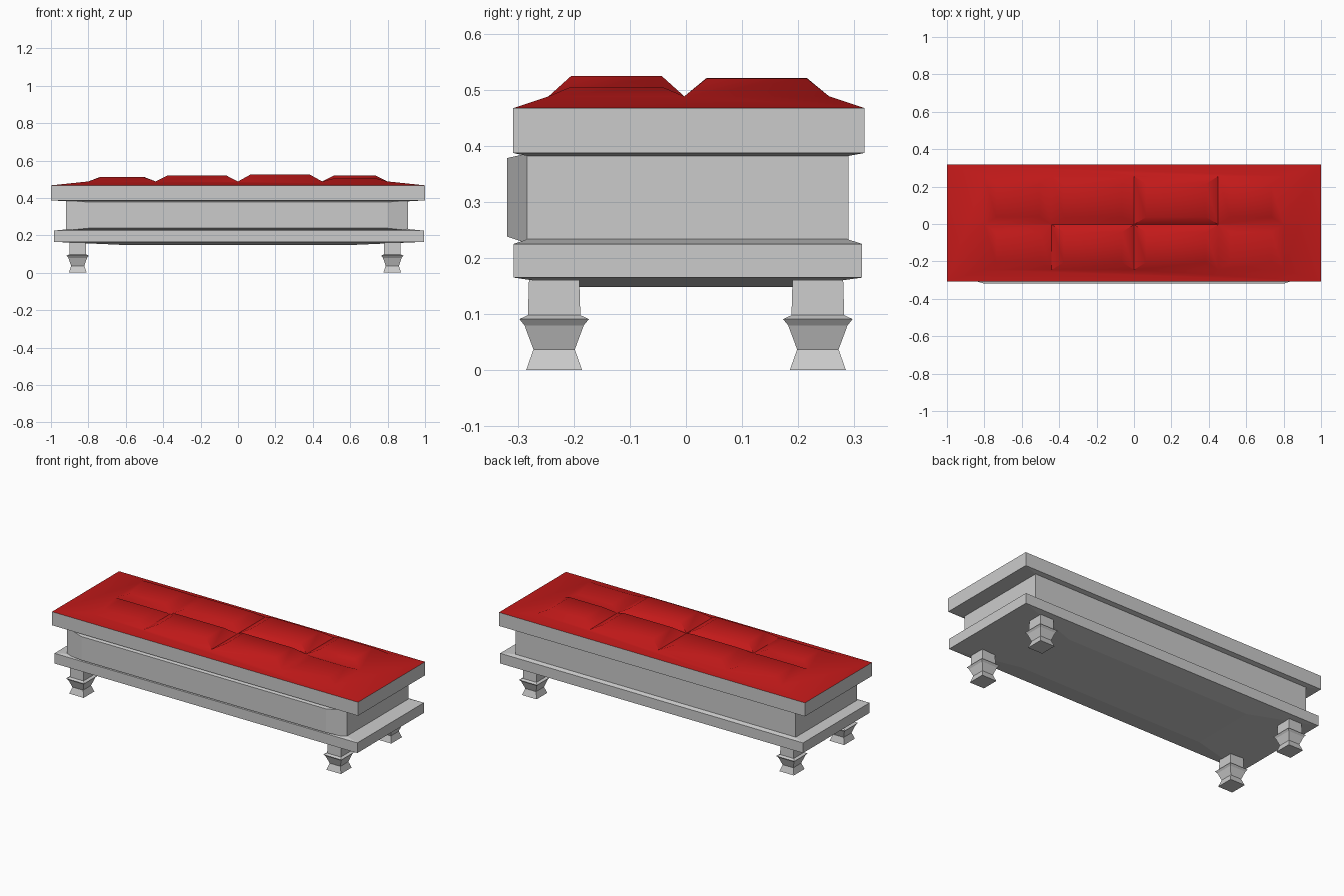
import bpy

if "Cube" in bpy.data.objects:
    bpy.data.objects.remove(bpy.data.objects["Cube"])

red = bpy.data.materials.new("red_upholstery")
red.diffuse_color = (0.55, 0.01, 0.01, 1)
red.use_nodes = True
red.node_tree.nodes["Principled BSDF"].inputs["Base Color"].default_value = red.diffuse_color


def rect(x0, x1, y0, y1, z):
    return [(x0, y0, z), (x1, y0, z), (x1, y1, z), (x0, y1, z)]


def make(name, verts, faces, mat=None):
    me = bpy.data.meshes.new(name)
    me.from_pydata(verts, [], faces)
    me.update()
    ob = bpy.data.objects.new(name, me)
    bpy.context.collection.objects.link(ob)
    if mat:
        me.materials.append(mat)
    return ob


def loft(name, rings, mat=None):
    """Closed solid through a stack of four-point rings, bottom to top."""
    n = len(rings)
    verts = [v for r in rings for v in r]
    faces = [(3, 2, 1, 0), tuple(range(4 * n - 4, 4 * n))]
    for k in range(n - 1):
        for i in range(4):
            j = (i + 1) % 4
            faces.append((4 * k + i, 4 * k + j, 4 * k + 4 + j, 4 * k + 4 + i))
    return make(name, verts, faces, mat)


# Seat frame and base plinth, with shallow sloped faces toward the body
loft("seat_frame", [rect(-.74, .74, -.235, .235, .372),
                    rect(-1, 1, -.308, .318, .387),
                    rect(-1, 1, -.308, .318, .467)])
loft("base_plinth", [rect(-.6, .6, -.19, .19, .148),
                     rect(-.985, .995, -.307, .314, .165),
                     rect(-.985, .995, -.307, .314, .225),
                     rect(-.74, .74, -.235, .235, .25)])

# Body box with a raised, bevelled front panel
def upright(x0, x1, y, z0, z1):
    return [(x0, y, z0), (x0, y, z1), (x1, y, z1), (x1, y, z0)]


loft("body", [upright(-.92, .91, .29, .226, .386),
              upright(-.92, .91, -.283, .226, .386),
              upright(-.8, .8, -.319, .238, .378)][::-1])

# Turned-style square legs
profile = [(0, .05), (.037, .037), (.08, .053), (.091, .062), (.098, .047), (.165, .045)]
for side, x in (("left", -.857), ("right", .825)):
    for end, y in (("front", -.235), ("back", .235)):
        loft(f"{end}_{side}_leg",
             [rect(x - .95 * h, x + .95 * h, y - h, y + h, z) for z, h in profile])

# Cushion: sloped border rising to two rows of four tufted pads
xs = [-.8, -.44, 0, .45, .8]
ys = [-.245, -.003, .255]
heights = [[.511, .521, .524, .505], [.513, .517, .521, .520]]
verts = rect(-1, 1, -.308, .318, .467)
grid = {}
for j, y in enumerate(ys):
    for i, x in enumerate(xs):
        grid[i, j] = len(verts)
        verts.append((x, y, .488))
faces = [(3, 2, 1, 0),
         (0, 1) + tuple(grid[i, 0] for i in range(4, -1, -1)),
         (1, 2) + tuple(grid[4, j] for j in (2, 1, 0)),
         (2, 3) + tuple(grid[i, 2] for i in range(5)),
         (3, 0) + tuple(grid[0, j] for j in range(3))]
for j in range(2):
    for i in range(4):
        low = [grid[i, j], grid[i + 1, j], grid[i + 1, j + 1], grid[i, j + 1]]
        top = len(verts)
        verts += rect(xs[i] + .065, xs[i + 1] - .065,
                      ys[j] + .04, ys[j + 1] - .04, heights[j][i])
        faces.append(tuple(range(top, top + 4)))
        for k in range(4):
            m = (k + 1) % 4
            faces.append((low[k], low[m], top + m, top + k))
cushion = make("tufted_cushion", verts, faces, red)
bpy.context.view_layer.objects.active = cushion
cushion.select_set(True)
bpy.ops.object.shade_smooth_by_angle(angle=0.8)
